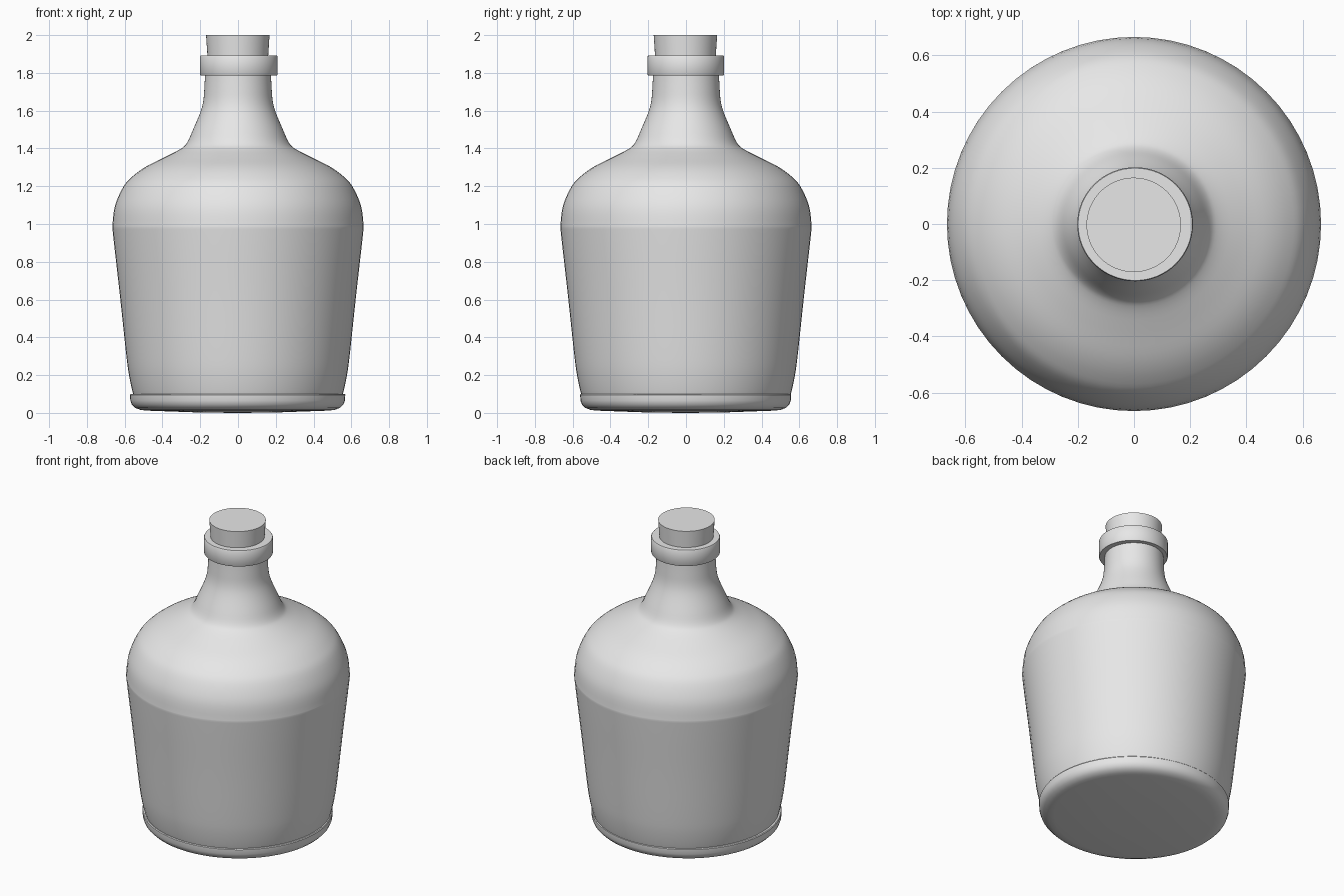
import bpy, bmesh, math
from mathutils import Vector

if "Cube" in bpy.data.objects:
    bpy.data.objects.remove(bpy.data.objects["Cube"])

grey = bpy.data.materials.new("plain grey")
grey.diffuse_color = (0.8, 0.8, 0.8, 1)
grey.use_nodes = True
grey.node_tree.nodes["Principled BSDF"].inputs["Base Color"].default_value = grey.diffuse_color


def smooth_profile(pts, steps=4):
    """Catmull-Rom curve through (radius, height) points."""
    p = [Vector(q) for q in pts]
    p = [2 * p[0] - p[1]] + p + [2 * p[-1] - p[-2]]
    out = []
    for i in range(1, len(p) - 2):
        a, b, c, d = p[i - 1:i + 3]
        for k in range(steps):
            t = k / steps
            out.append(0.5 * (2 * b + (c - a) * t + (2 * a - 5 * b + 4 * c - d) * t ** 2
                              + (3 * b - a - 3 * c + d) * t ** 3))
    return out + [p[-2]]


def lathe(name, profile, centre=(0, 0), scale_y=1.0, sides=64):
    """Turn a profile about z; points with zero radius close the ends."""
    bm = bmesh.new()
    rings = []
    for r, z in profile:
        if r < 1e-5:
            rings.append([bm.verts.new((centre[0], centre[1], z))] * sides)
        else:
            rings.append([bm.verts.new((
                centre[0] + r * math.cos(math.tau * i / sides),
                centre[1] + r * scale_y * math.sin(math.tau * i / sides), z))
                for i in range(sides)])
    for lo, hi in zip(rings, rings[1:]):
        for i in range(sides):
            j = (i + 1) % sides
            corners = list(dict.fromkeys((lo[i], lo[j], hi[j], hi[i])))
            bm.faces.new(corners)
    bmesh.ops.recalc_face_normals(bm, faces=bm.faces)
    mesh = bpy.data.meshes.new(name)
    bm.to_mesh(mesh)
    bm.free()
    mesh.materials.append(grey)
    obj = bpy.data.objects.new(name, mesh)
    bpy.context.collection.objects.link(obj)
    bpy.ops.object.select_all(action='DESELECT')
    obj.select_set(True)
    bpy.context.view_layer.objects.active = obj
    bpy.ops.object.shade_smooth_by_angle(angle=math.radians(35))
    return obj


# Bottle: tapering body, round shoulder, flared neck
wall = smooth_profile([
    (0.535, 0.05), (0.555, 0.10), (0.577, 0.20), (0.593, 0.32), (0.625, 0.62),
    (0.661, 0.94), (0.664, 1.0), (0.650, 1.10), (0.605, 1.20), (0.555, 1.255),
    (0.485, 1.305), (0.385, 1.355), (0.305, 1.397), (0.270, 1.43), (0.238, 1.50),
    (0.200, 1.59), (0.184, 1.65), (0.178, 1.72), (0.174, 1.80)])
lathe("bottle_body", [(0, 0.05)] + wall + [(0.172, 1.85), (0, 1.85)])

# Base tray with a rounded lower edge
lathe("base_tray", [
    (0, 0.0), (0.20, 0.002), (0.48, 0.012), (0.515, 0.016), (0.543, 0.027),
    (0.560, 0.044), (0.568, 0.065), (0.570, 0.096), (0.566, 0.101),
    (0.545, 0.101), (0, 0.095)], centre=(-0.002, -0.002), scale_y=0.98)

# Collar around the neck
lathe("neck_collar", [
    (0.165, 1.787), (0.203, 1.787), (0.206, 1.792), (0.206, 1.886),
    (0.203, 1.891), (0.155, 1.891), (0.165, 1.787)], centre=(0.004, -0.001), scale_y=0.985)

# Cork stopper, slightly wider at the top
lathe("cork_stopper", [(0, 1.80), (0.155, 1.80), (0.168, 2.0), (0, 2.0)],
      centre=(-0.001, -0.003))
